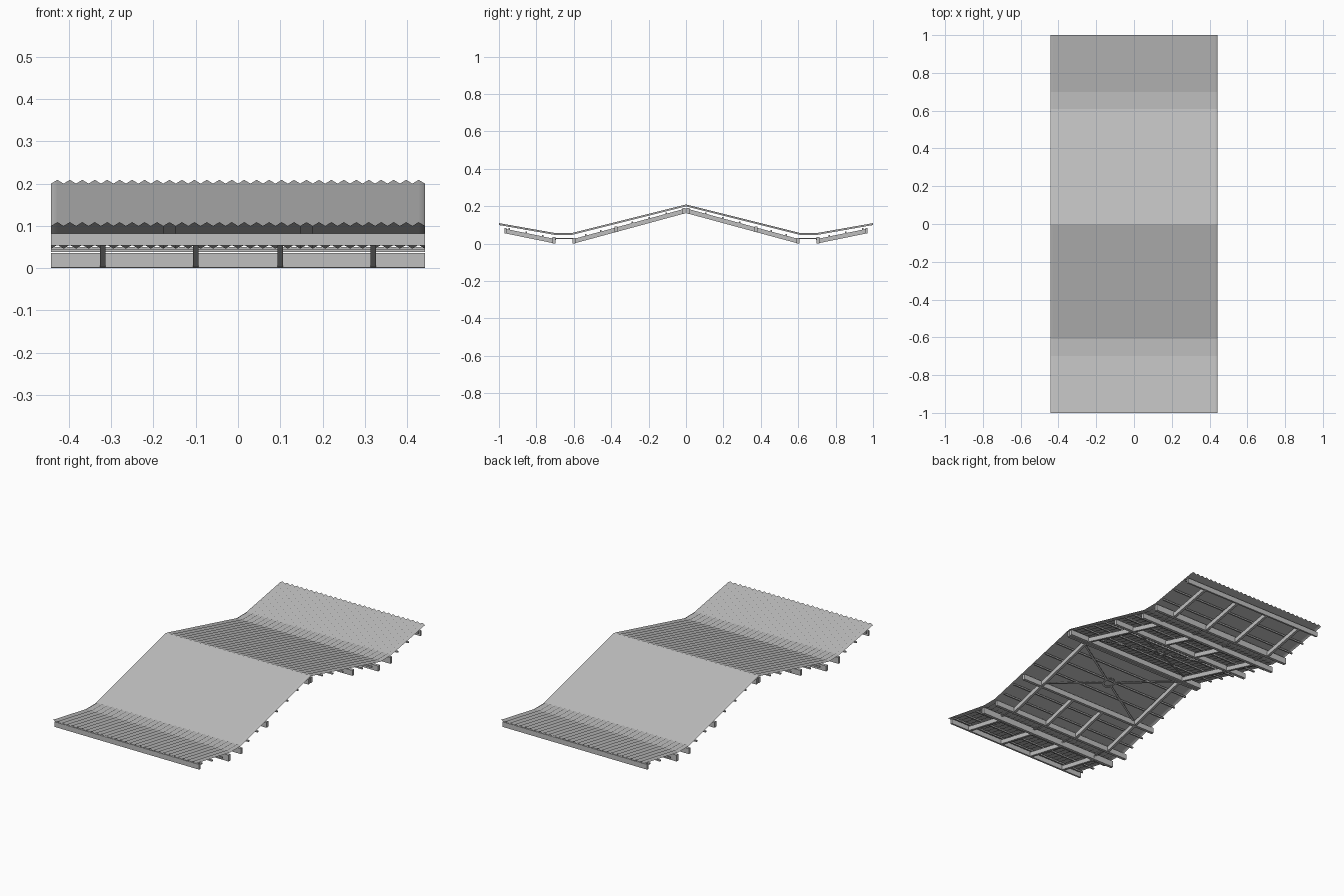
import bpy
import bmesh
import math
from mathutils import Vector

cube = bpy.data.objects.get("Cube")
if cube:
    bpy.data.objects.remove(cube)

grey = bpy.data.materials.new("galvanised_grey")
grey.use_nodes = True
COLOUR = (0.52, 0.52, 0.52, 1)
grey.diffuse_color = COLOUR
grey.node_tree.nodes["Principled BSDF"].inputs["Base Color"].default_value = COLOUR

HALF = 0.442         # half width of the roof
RAFTERS = (-0.32, -0.1, 0.1, 0.32)
UPRIGHT = Vector((0, 0, 1))


def finish(name, bm, mirror=True):
    bmesh.ops.recalc_face_normals(bm, faces=bm.faces)
    mesh = bpy.data.meshes.new(name)
    bm.to_mesh(mesh)
    bm.free()
    obj = bpy.data.objects.new(name, mesh)
    mesh.materials.append(grey)
    bpy.context.collection.objects.link(obj)
    if mirror:
        mod = obj.modifiers.new("front_back", "MIRROR")
        mod.use_axis = (False, True, False)
        mod.use_mirror_merge = False
    return obj


def bar(bm, a, b, up, w, h):
    """Box of half width w and height h, standing on the line from a to b."""
    a, b = Vector(a), Vector(b)
    side = (b - a).cross(up).normalized()
    outline = [(w, 0), (w, h), (-w, h), (-w, 0)]
    rings = [[bm.verts.new(p + side * u + up * v) for u, v in outline] for p in (a, b)]
    for i in range(4):
        j = (i + 1) % 4
        bm.faces.new((rings[0][i], rings[0][j], rings[1][j], rings[1][i]))
    bm.faces.new(rings[0])
    bm.faces.new(rings[1][::-1])


class Slope:
    """Line under one roof slope, addressed by y and height above it."""

    def __init__(self, y0, z0, y1, z1):
        self.y0, self.z0 = y0, z0
        self.rise = (z1 - z0) / (y1 - y0)
        self.up = Vector((0, -self.rise, 1)).normalized()

    def at(self, x, y, lift=0):
        return Vector((x, y, self.z0 + (y - self.y0) * self.rise)) + self.up * lift

    def across(self, bm, y, w, h, lift=0):
        bar(bm, self.at(-HALF, y, lift), self.at(HALF, y, lift), UPRIGHT, w, h)

    def along(self, bm, x, ya, yb, w, h):
        bar(bm, self.at(x, ya), self.at(x, yb), self.up, w, h)


# Corrugated roof sheet: ridged across x, shaded smooth within each slope
half_path = [(0.61, 0.051), (0.7, 0.051), (1.0, 0.104)]
path = [(-y, z) for y, z in reversed(half_path)] + [(0, 0.204)] + half_path
bm = bmesh.new()
folds = 60
rows = [[bm.verts.new((-HALF + 2 * HALF * i / folds, y, z + (0.0045 if i % 2 else -0.0045)))
         for i in range(folds + 1)] for y, z in path]
for r, s in zip(rows, rows[1:]):
    for i in range(folds):
        bm.faces.new((r[i], r[i + 1], s[i + 1], s[i])).smooth = True
for row in rows[1:-1]:
    for a, b in zip(row, row[1:]):
        bm.edges.get((a, b)).smooth = False
sheet = finish("corrugated_roof_sheet", bm, mirror=False)
solid = sheet.modifiers.new("thickness", "SOLIDIFY")
solid.thickness = 0.001
solid.offset = 0
solid.use_rim = False

inner = Slope(0, 0.163, 0.6, 0.0)
wing = Slope(0.7, 0.0, 0.97, 0.055)
DEPTH = 0.024

# Main cross beams
bm = bmesh.new()
for y in (0.01, 0.375, 0.598):
    inner.across(bm, y, 0.008, 0.03)
wing.across(bm, 0.706, 0.008, 0.035)
finish("main_beams", bm)

# Edge beams at the outer ends
bm = bmesh.new()
wing.across(bm, 0.965, 0.005, 0.028)
finish("edge_beams", bm)

# Rafters on both slopes
bm = bmesh.new()
for x in RAFTERS:
    inner.along(bm, x, 0.375, 0.6, 0.007, DEPTH)
    wing.along(bm, x, 0.7, 0.97, 0.007, DEPTH)
for x in (RAFTERS[0], RAFTERS[-1]):
    inner.along(bm, x, 0.01, 0.375, 0.007, DEPTH)
finish("rafters", bm)

# Purlins carrying the sheet
bm = bmesh.new()
for y in (0.1, 0.19, 0.28, 0.45, 0.53):
    inner.across(bm, y, 0.004, 0.008, DEPTH)
for y in (0.77, 0.86, 0.95):
    wing.across(bm, y, 0.004, 0.008, DEPTH)
finish("purlins", bm)

# Crossed bracing with a central ring
bm = bmesh.new()
centre_y, ring, lift = 0.2, 0.03, 0.02
for sx in (-1, 1):
    for y, sy in ((0.03, -1), (0.365, 1)):
        bar(bm, inner.at(sx * 0.31, y, lift),
            inner.at(sx * ring * 0.88, centre_y + sy * ring * 0.47, lift), inner.up, 0.005, 0.004)
for i in range(12):
    a, b = (math.tau * k / 12 for k in (i, i + 1))
    bar(bm, inner.at(ring * math.cos(a), centre_y + ring * math.sin(a), lift),
        inner.at(ring * math.cos(b), centre_y + ring * math.sin(b), lift), inner.up, 0.005, 0.004)
finish("cross_bracing", bm)

# Tie straps bridging the valleys
bm = bmesh.new()
for x in RAFTERS:
    bar(bm, (x, 0.6, 0.025), (x, 0.705, 0.025), UPRIGHT, 0.006, 0.004)
finish("valley_ties", bm)
